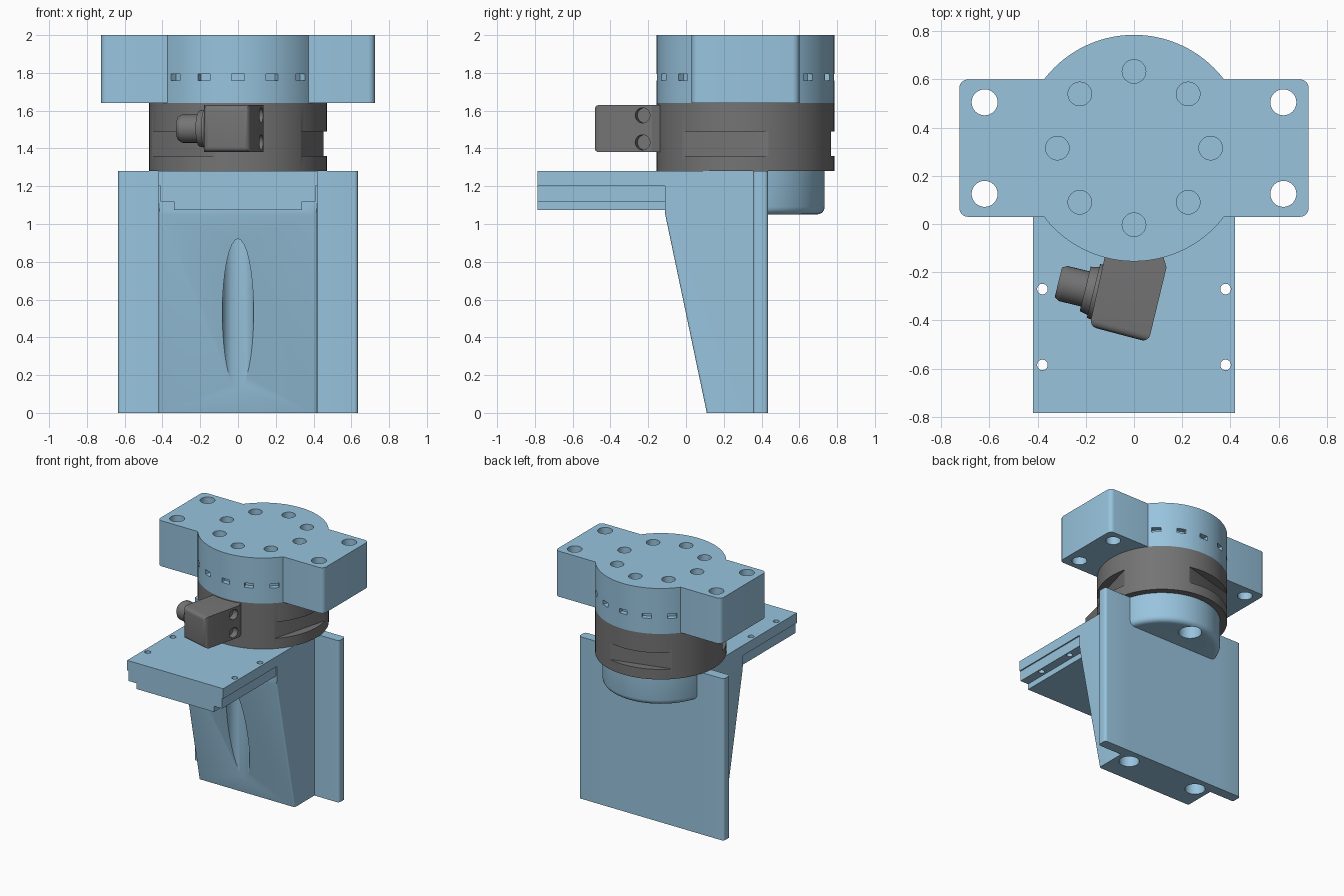
import bpy, bmesh
from math import sin, cos, radians, pi
from mathutils import Vector, Matrix

cube = bpy.data.objects.get("Cube")
if cube:
    bpy.data.objects.remove(cube, do_unlink=True)


def material(name, rgb):
    m = bpy.data.materials.new(name)
    m.use_nodes = True
    m.diffuse_color = (*rgb, 1)
    m.node_tree.nodes["Principled BSDF"].inputs["Base Color"].default_value = (*rgb, 1)
    return m


BLUE = material("pale blue", (0.314, 0.552, 0.73))
GREY = material("dark grey", (0.175, 0.175, 0.175))
CY = 0.315   # y of the vertical sensor axis
R = 0.47     # sensor radius


def make(name, bm, mat):
    bmesh.ops.recalc_face_normals(bm, faces=bm.faces)
    me = bpy.data.meshes.new(name)
    bm.to_mesh(me)
    bm.free()
    me.materials.append(mat)
    ob = bpy.data.objects.new(name, me)
    bpy.context.collection.objects.link(ob)
    return ob


def prism(bm, pts, lo, hi, axis="z"):
    """Extrude an outline: (x, y) along z, or (y, z) along x."""
    put = (lambda a, b: (a, b, lo)) if axis == "z" else (lambda a, b: (lo, a, b))
    step = (0, 0, hi - lo) if axis == "z" else (hi - lo, 0, 0)
    base = bm.faces.new([bm.verts.new(put(*p)) for p in pts])
    top = bmesh.ops.extrude_face_region(bm, geom=[base])["geom"]
    moved = [g for g in top if isinstance(g, bmesh.types.BMVert)]
    bmesh.ops.translate(bm, vec=step, verts=moved)


def box(bm, x0, x1, y0, y1, z0, z1):
    prism(bm, [(x0, y0), (x1, y0), (x1, y1), (x0, y1)], z0, z1)


def cyl(bm, start, end, r, r2=None, seg=32):
    a, b = Vector(start), Vector(end)
    turn = (b - a).to_track_quat("Z", "Y").to_matrix().to_4x4()
    bmesh.ops.create_cone(bm, cap_ends=True, segments=seg, radius1=r, radius2=r2 or r,
                          depth=(b - a).length,
                          matrix=Matrix.Translation((a + b) / 2) @ turn)


def drill(bm, spots, z0, z1, r):
    for x, y in spots:
        cyl(bm, (x, y, z0), (x, y, z1), r)


def round_edges(bm, test, r, seg=4):
    edges = [e for e in bm.edges if test(*[v.co for v in e.verts])]
    bmesh.ops.bevel(bm, geom=edges, offset=r, segments=seg, profile=0.5, affect="EDGES")


def upright(a, b):
    return abs((a - b).z) > 0.1 and (a - b).xy.length < 0.001


def combine(ob, tool_bm, op):
    tool = make("helper", tool_bm, ob.data.materials[0])
    tool.hide_render = True
    mod = ob.modifiers.new("combine", "BOOLEAN")
    mod.operation, mod.solver, mod.object = op, "EXACT", tool
    bpy.context.view_layer.objects.active = ob
    bpy.ops.object.modifier_apply(modifier=mod.name)
    bpy.data.objects.remove(tool, do_unlink=True)


def smooth(ob):
    bpy.ops.object.select_all(action="DESELECT")
    ob.select_set(True)
    bpy.context.view_layer.objects.active = ob
    bpy.ops.object.shade_smooth_by_angle(angle=radians(30))


# Mounting bracket: tapered web, back plate, shelf and round boss
bm = bmesh.new()
prism(bm, [(0.11, 0), (0.435, 0), (0.435, 1.28), (-0.11, 1.28), (-0.11, 1.05)],
      -0.42, 0.42, "x")
round_edges(bm, lambda a, b: abs(a.x - b.x) < 0.01 and a.y < 0.2 and b.y < 0.2
            and max(a.z, b.z) < 1.1, 0.015)
bracket = make("mounting_bracket", bm, BLUE)

bm = bmesh.new()
box(bm, -0.635, 0.635, 0.355, 0.435, 0, 1.28)
round_edges(bm, upright, 0.02)
combine(bracket, bm, "UNION")

for half, z0, z1 in ((0.42, 1.2, 1.28), (0.41, 1.12, 1.21), (0.34, 1.075, 1.13)):
    bm = bmesh.new()
    box(bm, -half, half, -0.785, 0.1, z0, z1)
    combine(bracket, bm, "UNION")

bm = bmesh.new()
cyl(bm, (0, CY, 1.05), (0, CY, 1.28), 0.419, seg=96)
round_edges(bm, lambda a, b: a.z < 1.1 and b.z < 1.1, 0.04)
combine(bracket, bm, "UNION")

# Vertical bolt channels and shelf screw holes
bm = bmesh.new()
drill(bm, [(0, 0), (0, 0.63)], -0.1, 1.22, 0.083)
drill(bm, [(-0.31, CY), (0.31, CY)], -0.1, 1.0, 0.073)
drill(bm, [(x, y) for x in (-0.38, 0.38) for y in (-0.27, -0.585)], 1, 1.4, 0.022)
combine(bracket, bm, "DIFFERENCE")
smooth(bracket)

# Sensor body with three flat side recesses
bm = bmesh.new()
cyl(bm, (0, CY, 1.28), (0, CY, 1.64), R, seg=128)
sensor = make("sensor_body", bm, GREY)
for deg in (-15, -135, 105):
    bm = bmesh.new()
    box(bm, R * cos(pi / 6), 0.6, -0.3, 0.3, 1.36, 1.49)
    bm.transform(Matrix.Translation((0, CY, 0)) @ Matrix.Rotation(radians(deg), 4, "Z"))
    combine(sensor, bm, "DIFFERENCE")
smooth(sensor)

# Adapter plate: disc with a rounded cross bar
bm = bmesh.new()
cyl(bm, (0, CY, 1.64), (0, CY, 2), R, seg=128)
adapter = make("adapter_plate", bm, BLUE)
bm = bmesh.new()
box(bm, -0.725, 0.725, 0.03, 0.6, 1.64, 2)
round_edges(bm, upright, 0.035)
combine(adapter, bm, "UNION")

# Bolt pockets, corner holes and rim slots
bm = bmesh.new()
ring = [(0.318 * sin(k * pi / 4), CY + 0.318 * cos(k * pi / 4)) for k in range(8)]
drill(bm, ring, 1.88, 2.1, 0.049)
drill(bm, [(x, y) for x in (-0.62, 0.62) for y in (0.125, 0.505)], 1.5, 2.1, 0.054)
combine(adapter, bm, "DIFFERENCE")
bm = bmesh.new()
for side in (-90, 90):
    for k in range(-2, 3):
        slot = bmesh.new()
        box(slot, R - 0.04, R + 0.05, -0.034, 0.034, 1.76, 1.795)
        slot.transform(Matrix.Translation((0, CY, 0))
                       @ Matrix.Rotation(radians(side + 22.5 * k), 4, "Z"))
        tmp = bpy.data.meshes.new("slot")
        slot.to_mesh(tmp)
        slot.free()
        bm.from_mesh(tmp)
        bpy.data.meshes.remove(tmp)
combine(adapter, bm, "DIFFERENCE")
smooth(adapter)

# Connector housing with two screw recesses
bm = bmesh.new()
prism(bm, [(-0.12, -0.13), (0.12, -0.13), (0.135, -0.18), (0.06, -0.49), (-0.185, -0.425)],
      1.38, 1.63)
round_edges(bm, lambda a, b: a.y < -0.4 and b.y < -0.4, 0.03)
housing = make("connector_housing", bm, GREY)
out = Vector((0.97, -0.24, 0))
bm = bmesh.new()
for z in (1.432, 1.575):
    spot = Vector((0.123, -0.23, z))
    cyl(bm, spot - out * 0.05, spot + out * 0.1, 0.04)
combine(housing, bm, "DIFFERENCE")
smooth(housing)

# Connector collar and plug
bm = bmesh.new()
base = Vector((-0.12, -0.29, 1.505))
for near, far, r, r2 in ((0, 0.05, 0.12, 0.115), (0.04, 0.085, 0.105, 0.095),
                         (0.08, 0.18, 0.075, 0.075), (0.18, 0.2, 0.075, 0.062)):
    cyl(bm, base - out * near, base - out * far, r, r2)
smooth(make("connector_plug", bm, GREY))
